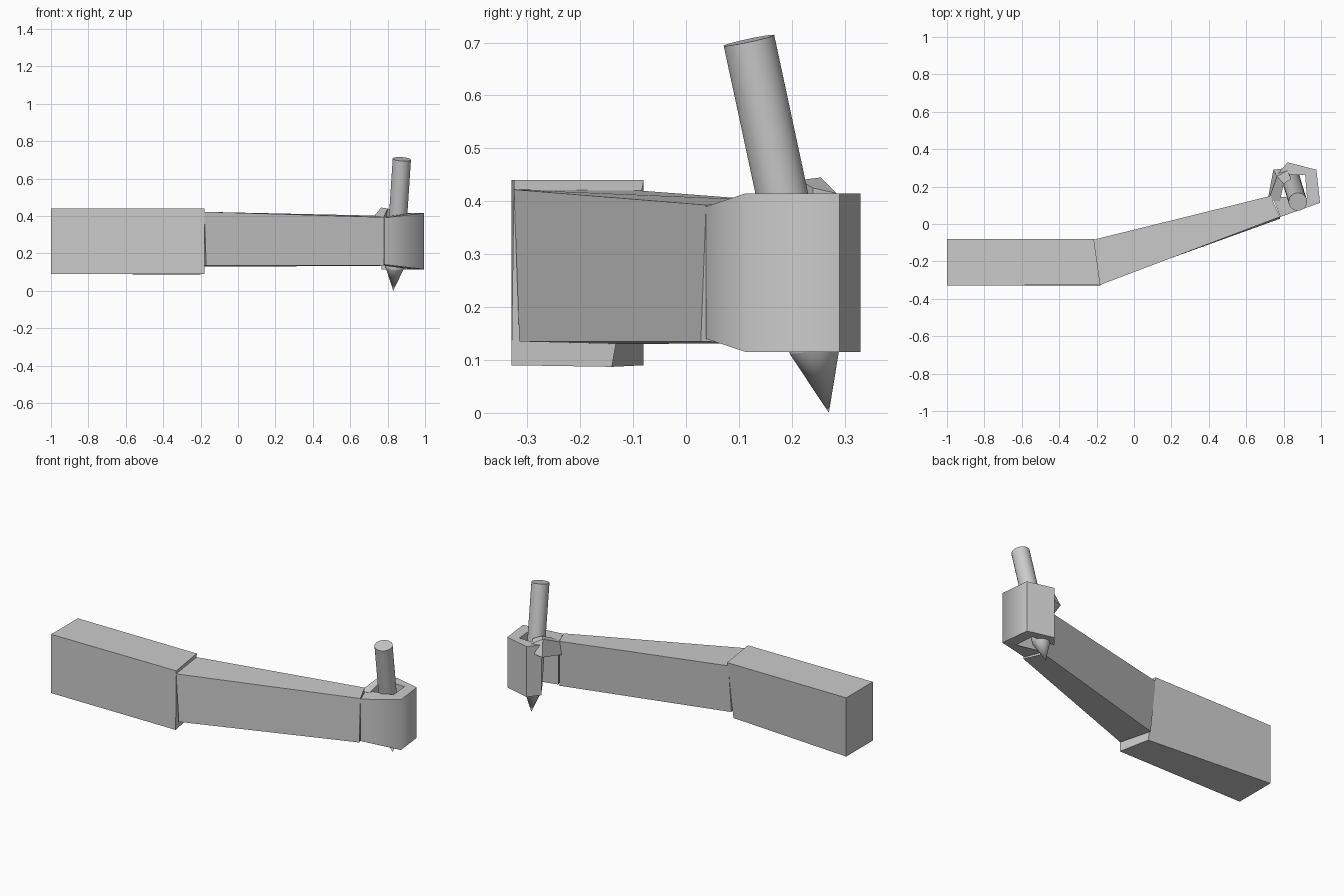
import bpy, bmesh
from math import radians
from mathutils import Vector

if "Cube" in bpy.data.objects:
    bpy.data.objects.remove(bpy.data.objects["Cube"])


def loft(name, sections, soft=None):
    """Skin four-point sections into a closed solid; 'soft' = xy of a rounded corner."""
    bm = bmesh.new()
    rings = [[bm.verts.new(p) for p in s] for s in sections]
    for a, b in zip(rings, rings[1:]):
        for i in range(4):
            j = (i + 1) % 4
            bm.faces.new((a[i], a[j], b[j], b[i]))
    bm.faces.new(rings[0])
    bm.faces.new(rings[-1])
    bmesh.ops.recalc_face_normals(bm, faces=bm.faces)
    if soft:
        for f in bm.faces:
            f.smooth = True
        for e in bm.edges:
            e.smooth = all((v.co.xy - Vector(soft)).length < 0.001 for v in e.verts)
    mesh = bpy.data.meshes.new(name)
    bm.to_mesh(mesh)
    bm.free()
    ob = bpy.data.objects.new(name, mesh)
    bpy.context.collection.objects.link(ob)
    return ob


def wall(outer, inner, z0, z1):
    """Upright section between an outer and an inner plan point."""
    return [(*outer, z0), (*outer, z1), (*inner, z1), (*inner, z0)]


# Sleeve: long box with an angled, slightly twisted cuff end
loft("sleeve", [
    wall((-1, -0.33), (-1, -0.08), 0.09, 0.44),
    [(-0.18, -0.33, 0.09), (-0.18, -0.325, 0.44), (-0.215, -0.08, 0.44), (-0.215, -0.14, 0.087)],
])

# Forearm: tapers from the cuff to the wrist
loft("forearm", [
    [(-0.17, -0.315, 0.135), (-0.18, -0.325, 0.422), (-0.22, -0.085, 0.42), (-0.215, -0.12, 0.13)],
    [(0.78, 0.028, 0.135), (0.78, 0.038, 0.393), (0.73, 0.15, 0.402), (0.735, 0.14, 0.132)],
])

# Hand: palm and fingers curled around the pen as one bent strip
knuckle = (0.995, 0.113)
loft("hand", [
    wall((0.782, 0.038), (0.74, 0.145), 0.14, 0.39),
    wall(knuckle, (0.925, 0.14), 0.115, 0.415),
    wall((0.975, 0.29), (0.915, 0.262), 0.115, 0.415),
    wall((0.82, 0.33), (0.768, 0.265), 0.115, 0.415),
], soft=knuckle)

# Thumb: bent over the open side of the fist
loft("thumb", [
    [(0.715, 0.13, 0.32), (0.72, 0.13, 0.39), (0.78, 0.12, 0.395), (0.78, 0.12, 0.32)],
    [(0.745, 0.29, 0.355), (0.765, 0.255, 0.445), (0.80, 0.215, 0.44), (0.79, 0.22, 0.35)],
    [(0.82, 0.30, 0.37), (0.82, 0.285, 0.415), (0.84, 0.24, 0.425), (0.84, 0.24, 0.37)],
])

# Pen: round barrel and pointed tip on one tilted axis
tip, top = Vector((0.83, 0.27, 0)), Vector((0.876, 0.119, 0.704))
axis = (top - tip).normalized()
neck = tip + axis * 0.125


def pen_part(name, a, b, r1, r2):
    bpy.ops.mesh.primitive_cone_add(vertices=32, radius1=r1, radius2=r2,
                                    depth=(b - a).length, location=(a + b) / 2,
                                    rotation=axis.to_track_quat('Z', 'Y').to_euler())
    bpy.context.object.name = name
    bpy.ops.object.shade_smooth_by_angle(angle=radians(40))


pen_part("pen_barrel", neck, top, 0.049, 0.049)
pen_part("pen_tip", tip, neck, 0, 0.049)
